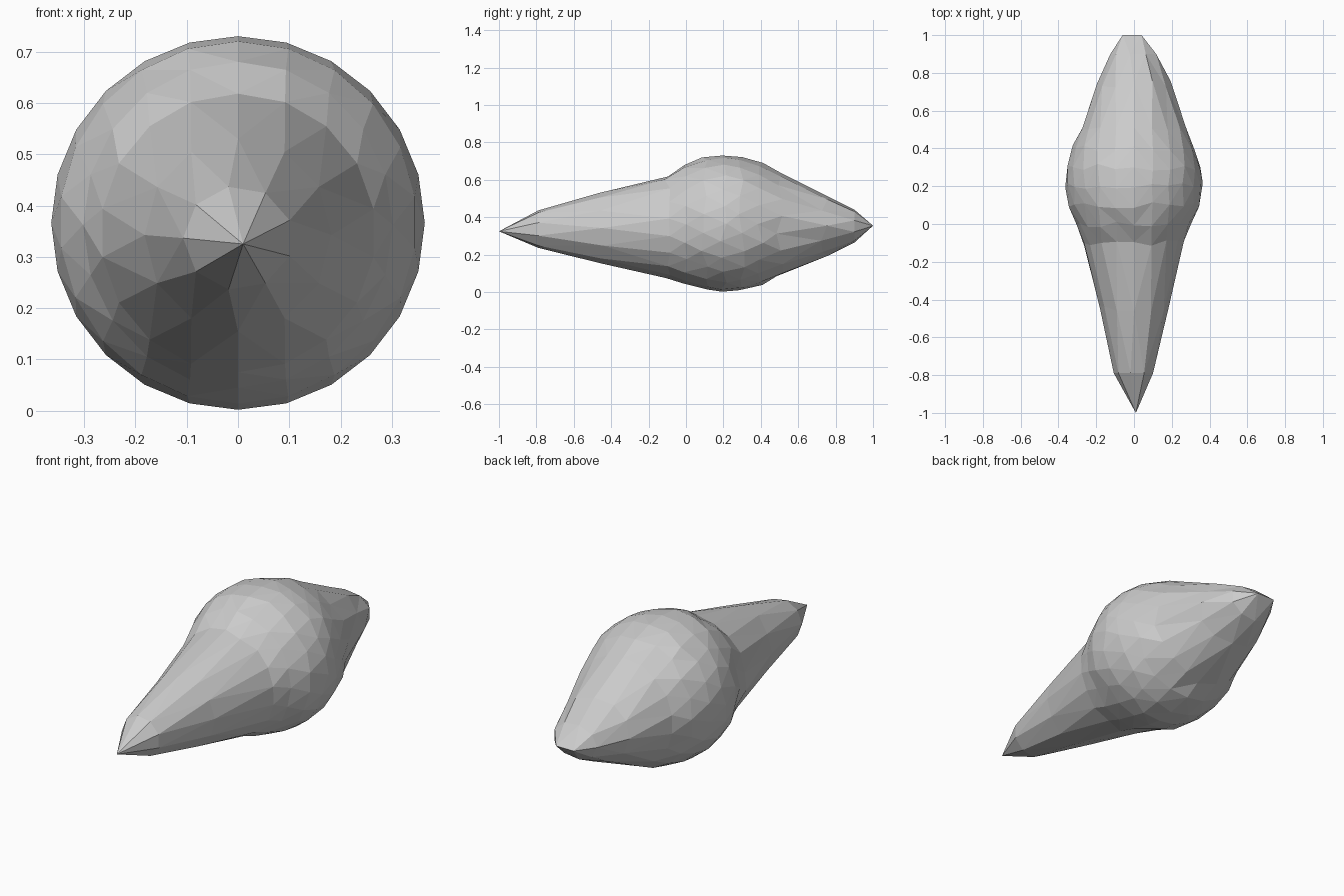
import bpy, bmesh, math, random

if "Cube" in bpy.data.objects:
    bpy.data.objects.remove(bpy.data.objects["Cube"])

random.seed(4)

# Cross-sections along the length: y, top z, bottom z, half width, side count, centre x
SECTIONS = [
    (-1.00, 0.325, 0.325, 0.000, 1, 0.01),
    (-0.79, 0.438, 0.235, 0.107, 9, 0.0),
    (-0.45, 0.530, 0.155, 0.182, 12, 0.0),
    (-0.10, 0.618, 0.075, 0.268, 18, 0.0),
    (0.00, 0.680, 0.045, 0.302, 20, 0.0),
    (0.10, 0.720, 0.014, 0.348, 22, 0.0),
    (0.20, 0.730, 0.002, 0.364, 24, 0.0),
    (0.30, 0.722, 0.010, 0.355, 22, 0.0),
    (0.40, 0.690, 0.038, 0.324, 20, 0.0),
    (0.50, 0.635, 0.085, 0.278, 18, 0.0),
    (0.74, 0.517, 0.193, 0.195, 12, 0.0),
    (0.90, 0.442, 0.263, 0.125, 9, 0.0),
    (1.00, 0.355, 0.355, 0.050, 2, -0.01),
]


def make_ring(bm, index, y, top, bottom, half_width, sides, cx):
    jitter = 0.018 if 2 <= index <= 10 else 0.0
    phase = math.pi / sides * (index % 2) if sides > 2 else 0.0
    ring = []
    for k in range(sides):
        a = phase + 2 * math.pi * k / sides
        ring.append(bm.verts.new((
            cx + half_width * math.cos(a),
            y + random.uniform(-jitter, jitter),
            (top + bottom) / 2 + (top - bottom) / 2 * math.sin(a))))
    return ring, phase / (2 * math.pi)


def zip_rings(bm, ring_a, ring_b):
    # Join two rings of different side counts with triangles
    (a, pa), (b, pb) = ring_a, ring_b
    na, nb = len(a), len(b)
    i = j = 0
    while i < na or j < nb:
        step_a = j == nb or (i < na and pa + (i + 0.5) / na <= pb + (j + 0.5) / nb)
        va, vb = a[i % na], b[j % nb]
        if step_a:
            i += 1
            tri = (va, a[i % na], vb)
        else:
            j += 1
            tri = (va, b[j % nb], vb)
        if len(set(tri)) == 3:
            bm.faces.new(tri)


# Faceted spindle body with a round bulge and two tapering points
bm = bmesh.new()
rings = [make_ring(bm, i, *s) for i, s in enumerate(SECTIONS)]
for r0, r1 in zip(rings, rings[1:]):
    zip_rings(bm, r0, r1)
bmesh.ops.recalc_face_normals(bm, faces=bm.faces)
mesh = bpy.data.meshes.new("spindle_body")
bm.to_mesh(mesh)
bm.free()
body = bpy.data.objects.new("spindle_body", mesh)
bpy.context.collection.objects.link(body)
